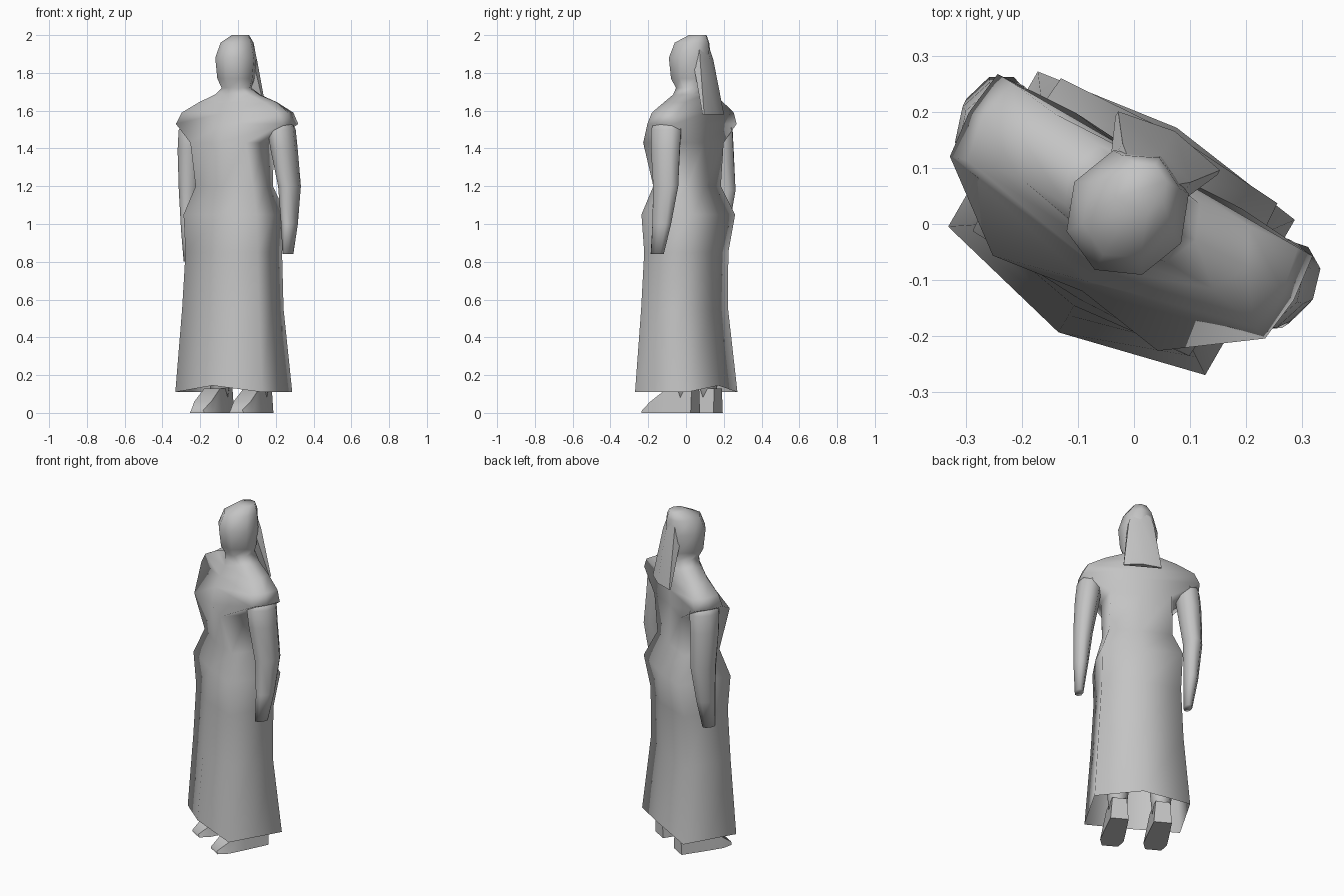
import bpy, bmesh, math
from mathutils import Matrix

if "Cube" in bpy.data.objects:
    bpy.data.objects.remove(bpy.data.objects["Cube"])

grey = bpy.data.materials.new("plain grey")
grey.use_nodes = True
colour = (0.55, 0.55, 0.55, 1)
grey.diffuse_color = colour
grey.node_tree.nodes["Principled BSDF"].inputs["Base Color"].default_value = colour

# The figure is built facing -y, then turned towards its right
TURN = Matrix.Rotation(math.radians(-30), 4, "Z") @ Matrix.Translation((-0.02, 0, 0))


def loft(name, rings, start=True, angle=100):
    bm = bmesh.new()
    loops = [[bm.verts.new(p) for p in ring] for ring in rings]
    n = len(loops[0])
    for low, high in zip(loops, loops[1:]):
        for i in range(n):
            j = (i + 1) % n
            bm.faces.new((low[i], low[j], high[j], high[i]))
    if start:
        bm.faces.new(loops[0][::-1])
    bm.faces.new(loops[-1])
    bmesh.ops.recalc_face_normals(bm, faces=bm.faces)
    bm.transform(TURN)
    mesh = bpy.data.meshes.new(name)
    bm.to_mesh(mesh)
    bm.free()
    obj = bpy.data.objects.new(name, mesh)
    bpy.context.collection.objects.link(obj)
    mesh.materials.append(grey)
    bpy.ops.object.select_all(action="DESELECT")
    obj.select_set(True)
    bpy.context.view_layer.objects.active = obj
    bpy.ops.object.shade_smooth_by_angle(angle=math.radians(angle))


def oval(x, y, z, rx, ry, n=8):
    steps = [math.tau * i / n for i in range(n)]
    return [(x + rx * math.sin(a), y - ry * math.cos(a), z) for a in steps]


def section(z, w, corner, front, front_mid, back, back_mid, lift=0):
    c = w * corner
    side = (front + back) / 2
    return [(0, front_mid, z + lift), (c, front, z), (w, side, z), (c, back, z),
            (0, back_mid, z + lift), (-c, back, z), (-w, side, z), (-c, front, z)]


# Long dress, open at the hem, running up over the broad shoulders
dress = [section(*row) for row in (
    (0.11, 0.265, 1, -0.17, -0.235, 0.15, 0.187, 0.035),
    (0.55, 0.235, 1, -0.15, -0.2, 0.11, 0.15),
    (0.85, 0.22, 1, -0.14, -0.18, 0.12, 0.16),
    (1.05, 0.235, 0.95, -0.155, -0.165, 0.16, 0.175),
    (1.2, 0.195, 0.9, -0.11, -0.13, 0.1, 0.11),
    (1.43, 0.2, 0.85, -0.175, -0.15, 0.12, 0.1),
    (1.53, 0.335, 0.97, -0.06, -0.13, 0.11, 0.11),
    (1.59, 0.31, 0.95, -0.05, -0.1, 0.11, 0.11),
    (1.645, 0.235, 0.85, -0.03, -0.07, 0.1, 0.11),
    (1.685, 0.13, 0.8, -0.03, -0.065, 0.09, 0.1))]

# Neck and head, continuing from the shoulders
head = [oval(*row) for row in (
    (0, 0.02, 1.72, 0.08, 0.085),
    (0, 0.012, 1.77, 0.1, 0.105),
    (0, 0.012, 1.88, 0.11, 0.118),
    (0, 0.025, 1.96, 0.085, 0.1),
    (0, 0.06, 2.0, 0.045, 0.05))]
loft("dress_and_head", dress + head, start=False)


# Hair falling behind the head
def strand(z, w, front, back):
    return [(-w, front, z), (w, front, z), (w, back, z),
            (0, back + 0.02, z), (-w, back, z)]


loft("hair", [strand(1.98, 0.04, 0.07, 0.09), strand(1.87, 0.07, 0.07, 0.115),
              strand(1.58, 0.105, 0.15, 0.16)], angle=40)

for side, name, drop, lean in ((1, "left", 0, 0), (-1, "right", 0.05, 0.08)):
    # Sleeved arm tapering to the hand; the right one hangs closer in
    loft(name + "_arm", [oval(side * (x - lean * (1.6 - z) ** 2), y,
                              z - drop * (1.6 - z), rx, ry)
                         for x, y, z, rx, ry in (
        (0.265, 0.025, 1.54, 0.06, 0.075),
        (0.272, 0.025, 1.5, 0.07, 0.09),
        (0.285, 0.028, 1.4, 0.068, 0.087),
        (0.31, 0.043, 1.2, 0.054, 0.077),
        (0.32, 0.025, 1.0, 0.04, 0.057),
        (0.325, 0, 0.84, 0.024, 0.04))])
    # Leg under the skirt
    loft(name + "_leg", [oval(side * 0.12, 0.05, z, r, r)
                         for z, r in ((0.05, 0.045), (0.2, 0.06), (0.5, 0.075))])

    # Foot with a sloping toe
    def slice_of_foot(y, w, top):
        x = side * 0.12
        return [(x - w, y, 0), (x + w, y, 0), (x + w * 0.8, y, top), (x - w * 0.8, y, top)]

    loft(name + "_foot", [slice_of_foot(*row) for row in (
        (-0.19, 0.045, 0.015), (-0.13, 0.065, 0.06),
        (-0.03, 0.06, 0.13), (0.115, 0.05, 0.13))], angle=60)
